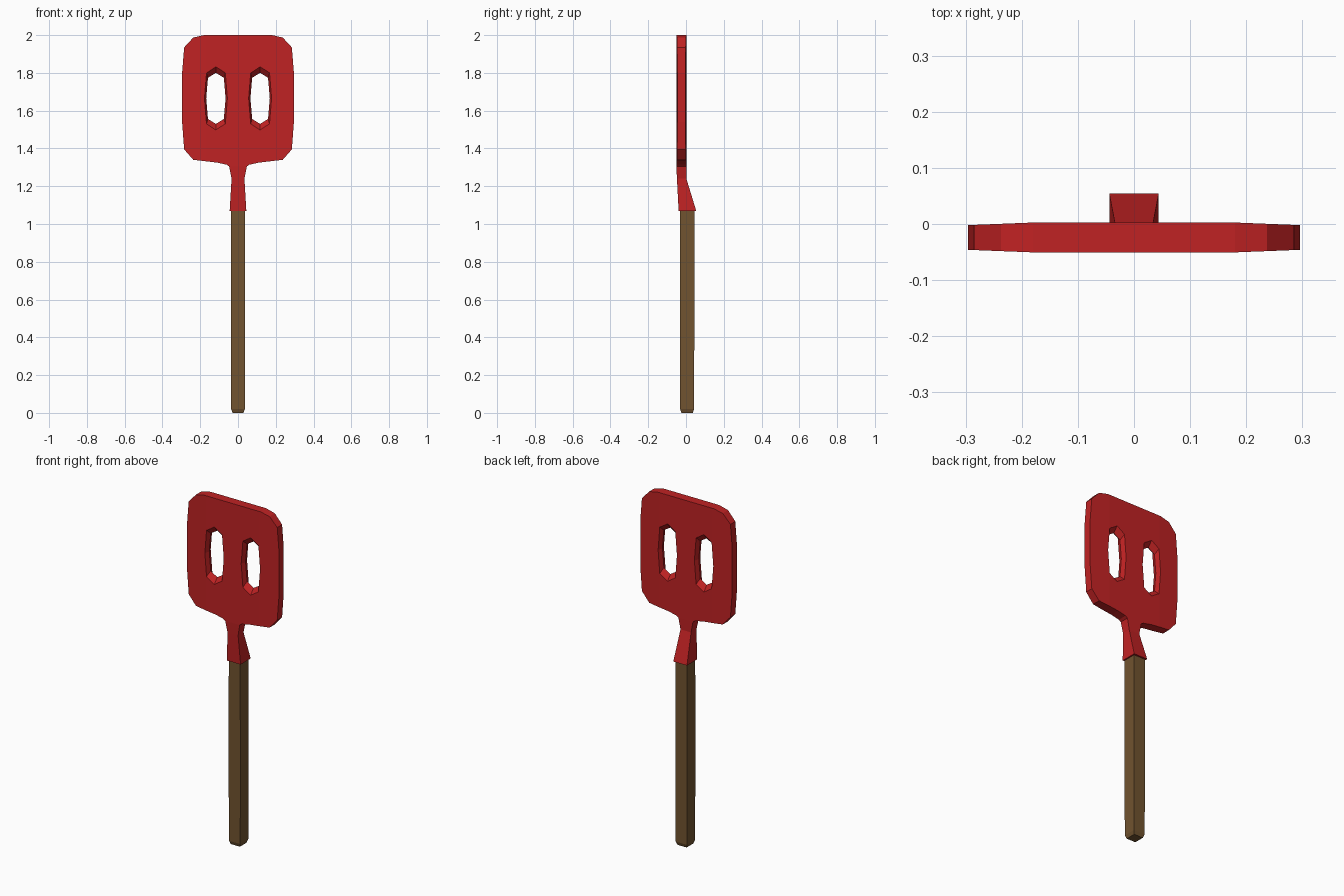
import bpy, bmesh

if "Cube" in bpy.data.objects:
    bpy.data.objects.remove(bpy.data.objects["Cube"])

def material(name, rgb):
    m = bpy.data.materials.new(name)
    m.diffuse_color = (*rgb, 1)
    m.use_nodes = True
    m.node_tree.nodes["Principled BSDF"].inputs["Base Color"].default_value = m.diffuse_color
    return m

RED = material("red plastic", (0.53, 0.016, 0.017))
WOOD = material("brown wood", (0.165, 0.087, 0.029))

def finish(bm, name, mat):
    bmesh.ops.recalc_face_normals(bm, faces=bm.faces)
    me = bpy.data.meshes.new(name)
    bm.to_mesh(me)
    bm.free()
    ob = bpy.data.objects.new(name, me)
    bpy.context.collection.objects.link(ob)
    me.materials.append(mat)
    return ob

def loft(bm, rings):
    """Skin a list of equal-sized point rings and cap both ends."""
    vs = [[bm.verts.new(p) for p in r] for r in rings]
    n = len(vs[0])
    for a, b in zip(vs, vs[1:]):
        for i in range(n):
            j = (i + 1) % n
            bm.faces.new((a[i], a[j], b[j], b[i]))
    bm.faces.new(vs[0])
    bm.faces.new(vs[-1])

def box_rings(rows):
    # rows: z, half width, front y, back y
    return [[(-w, f, z), (w, f, z), (w, b, z), (-w, b, z)] for z, w, f, b in rows]

# Blade: rounded outline, mirrored and extruded, thinner towards the sides
half = [(0.047, 1.305), (0.06, 1.314), (0.11, 1.325), (0.237, 1.34), (0.285, 1.395),
        (0.296, 1.54), (0.296, 1.80), (0.285, 1.935), (0.237, 1.987), (0.18, 2.0)]
outline = half + [(-x, z) for x, z in reversed(half)]
bm = bmesh.new()
loft(bm, [[(x, y, z) for x, z in outline] for y in (-0.051, 0.003)])
for x in (-0.17, 0.17):
    bmesh.ops.bisect_plane(bm, geom=bm.verts[:] + bm.edges[:] + bm.faces[:],
                           plane_co=(x, 0, 0), plane_no=(1, 0, 0))
for v in bm.verts:
    t = max(0, (abs(v.co.x) - 0.17) / 0.126)
    v.co.y += 0.005 * t if v.co.y < -0.02 else -0.005 * t
blade = finish(bm, "blade", RED)

# Slots: octagonal, pinched halfway through the blade
slot = [(0, 0.165), (0.05, 0.133), (0.061, 0), (0.05, -0.133),
        (0, -0.165), (-0.05, -0.133), (-0.061, 0), (-0.05, 0.133)]
for side in (-1, 1):
    bm = bmesh.new()
    loft(bm, [[(side * 0.117 + x * sx, y, 1.665 + z * sz) for x, z in slot]
              for y, sx, sz in ((-0.077, 1.15, 1.2), (-0.024, 0.84, 0.82), (0.029, 1.15, 1.2))])
    cutter = finish(bm, "slot_cutter", RED)
    cutter.hide_render = True
    mod = blade.modifiers.new("slot", 'BOOLEAN')
    mod.operation = 'DIFFERENCE'
    mod.solver = 'EXACT'
    mod.object = cutter
    bpy.context.view_layer.objects.active = blade
    bpy.ops.object.modifier_apply(modifier=mod.name)
    bpy.data.objects.remove(cutter)

# Neck: flares back to meet the handle
bm = bmesh.new()
loft(bm, box_rings([(1.07, 0.044, -0.039, 0.054), (1.24, 0.034, -0.048, 0.002),
                    (1.306, 0.047, -0.051, 0.003)]))
finish(bm, "neck", RED)

# Handle: square bar with a chamfered end and slight swell
bm = bmesh.new()
loft(bm, box_rings([(0, 0.029, -0.024, 0.036), (0.02, 0.036, -0.031, 0.043),
                    (0.48, 0.038, -0.033, 0.044), (0.66, 0.038, -0.033, 0.044),
                    (1.075, 0.036, -0.033, 0.044)]))
finish(bm, "handle", WOOD)
